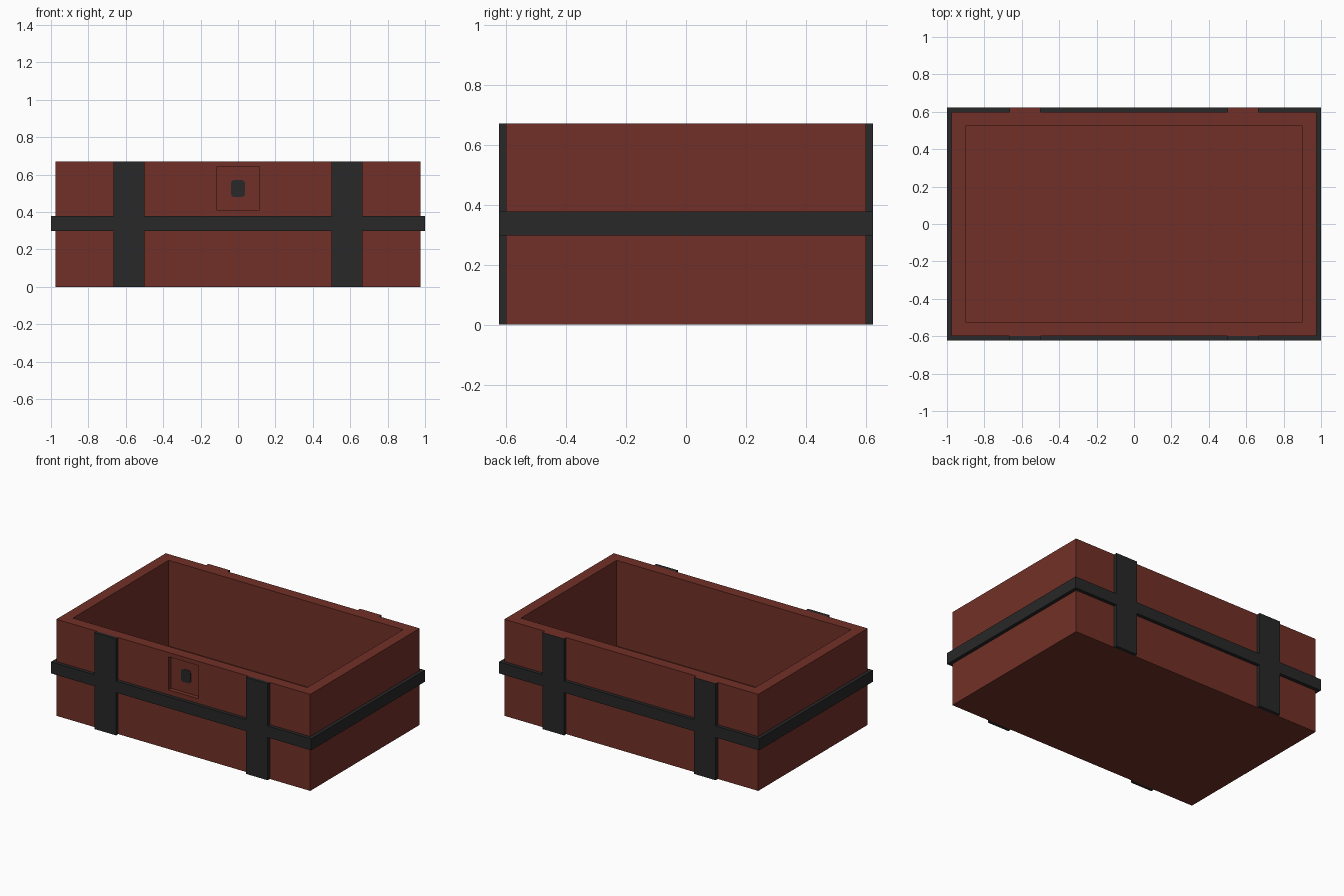
import bpy
import bmesh
from math import pi, cos, sin

old = bpy.data.objects.get("Cube")
if old:
    bpy.data.objects.remove(old, do_unlink=True)


def material(name, color):
    mat = bpy.data.materials.new(name)
    mat.use_nodes = True
    mat.diffuse_color = color
    mat.node_tree.nodes["Principled BSDF"].inputs["Base Color"].default_value = color
    return mat


WOOD = material("red brown wood", (0.166, 0.030, 0.020, 1))
IRON = material("dark iron", (0.021, 0.021, 0.021, 1))

X, Y, H = 0.975, 0.6, 0.67   # body half sizes and height
WALL = 0.075                 # wall and floor thickness
BAND = 0.024                 # how far the iron stands out


def finish(bm, name, *mats):
    bmesh.ops.recalc_face_normals(bm, faces=bm.faces)
    mesh = bpy.data.meshes.new(name)
    bm.to_mesh(mesh)
    bm.free()
    for mat in mats:
        mesh.materials.append(mat)
    obj = bpy.data.objects.new(name, mesh)
    bpy.context.collection.objects.link(obj)
    return obj


def box_bmesh(x0, x1, y0, y1, z0, z1):
    bm = bmesh.new()
    bmesh.ops.create_cube(bm, size=1)
    for v in bm.verts:
        v.co.x = x1 if v.co.x > 0 else x0
        v.co.y = y1 if v.co.y > 0 else y0
        v.co.z = z1 if v.co.z > 0 else z0
    return bm


# Open wooden body: inset the top face and push it down to the floor
bm = box_bmesh(-X, X, -Y, Y, 0, H)
top = max(bm.faces, key=lambda f: f.calc_center_median().z)
bmesh.ops.inset_region(bm, faces=[top], thickness=WALL, use_even_offset=True)
pit = bmesh.ops.extrude_face_region(bm, geom=[top])["geom"]
bmesh.ops.translate(bm, vec=(0, 0, WALL - H),
                    verts=[g for g in pit if isinstance(g, bmesh.types.BMVert)])
if top.is_valid:
    bmesh.ops.delete(bm, geom=[top], context='FACES_ONLY')
body = finish(bm, "chest_body", WOOD)

# Shallow square recess for the lock
RECESS = 0.03
cutter = finish(box_bmesh(-0.115, 0.115, -Y - 0.1, -Y + RECESS, 0.41, 0.64),
                "lock_recess_cutter", WOOD)
cut = body.modifiers.new("lock recess", 'BOOLEAN')
cut.object = cutter
cut.solver = 'EXACT'
bpy.context.view_layer.objects.active = body
bpy.ops.object.modifier_apply(modifier=cut.name)
bpy.data.objects.remove(cutter, do_unlink=True)

# Keyhole plate with rounded corners
bm = bmesh.new()
outline = []
for i, (sx, sz) in enumerate([(1, 1), (-1, 1), (-1, -1), (1, -1)]):
    for k in range(3):
        a = (i + k / 2) * pi / 2
        outline.append(bm.verts.new((sx * 0.022 + 0.015 * cos(a), -Y + RECESS,
                                     0.525 + sz * 0.03 + 0.015 * sin(a))))
face = bm.faces.new(outline)
plate = bmesh.ops.extrude_face_region(bm, geom=[face])["geom"]
bmesh.ops.translate(bm, vec=(0, -0.002, 0),
                    verts=[g for g in plate if isinstance(g, bmesh.types.BMVert)])
finish(bm, "keyhole", IRON)

# Horizontal iron belt: a closed ring around the body
bm = bmesh.new()
rings = []
for out, z in [(0, 0.297), (BAND, 0.297), (BAND, 0.377), (0, 0.377)]:
    rings.append([bm.verts.new((sx * (X + out), sy * (Y + out), z))
                  for sx, sy in [(1, 1), (-1, 1), (-1, -1), (1, -1)]])
for low, high in zip(rings, rings[1:]):
    for i in range(4):
        j = (i + 1) % 4
        bm.faces.new((low[i], low[j], high[j], high[i]))
finish(bm, "iron_belt", IRON)

# Vertical straps, front and back; the back ones have wooden top ends
for side, sx in (("left", 1), ("right", -1)):
    for end, sy in (("front", -1), ("back", 1)):
        xs = sorted((sx * 0.5, sx * 0.665))
        ys = sorted((sy * Y, sy * (Y + BAND)))
        bm = box_bmesh(*xs, *ys, 0, H)
        bm.normal_update()
        for f in bm.faces:
            f.material_index = int(sy > 0 and f.normal.z > 0.9)
        finish(bm, f"{end}_{side}_strap", IRON, WOOD)
